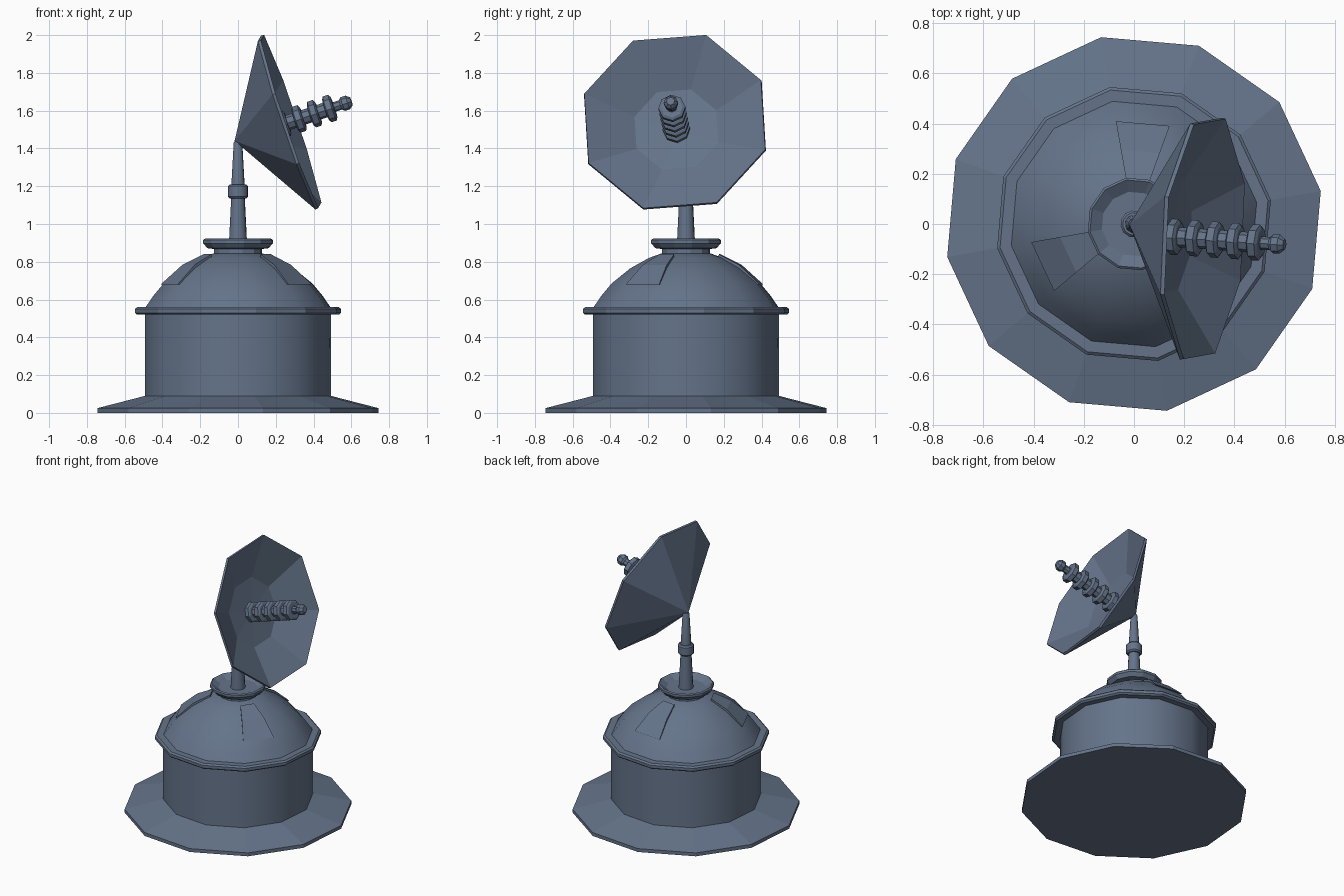
import bpy, bmesh, math
from mathutils import Vector, Matrix

if "Cube" in bpy.data.objects:
    bpy.data.objects.remove(bpy.data.objects["Cube"])

slate = bpy.data.materials.new("slate_blue_grey")
slate.diffuse_color = (0.13, 0.175, 0.255, 1)
slate.use_nodes = True
slate.node_tree.nodes["Principled BSDF"].inputs["Base Color"].default_value = slate.diffuse_color


def finish(name, bm, smooth):
    bmesh.ops.recalc_face_normals(bm, faces=bm.faces)
    me = bpy.data.meshes.new(name)
    bm.to_mesh(me)
    bm.free()
    me.materials.append(slate)
    ob = bpy.data.objects.new(name, me)
    bpy.context.collection.objects.link(ob)
    if smooth:
        bpy.ops.object.select_all(action='DESELECT')
        bpy.context.view_layer.objects.active = ob
        ob.select_set(True)
        bpy.ops.object.shade_smooth_by_angle(angle=math.radians(smooth))
    return ob


def lathe(name, profile, n=12, start=10, matrix=None, smooth=31):
    """Revolve (radius, height) points; ends off the axis are capped."""
    bm = bmesh.new()
    rings = []
    for r, z in profile:
        if r == 0:
            rings.append([bm.verts.new((0, 0, z))] * n)
        else:
            angs = [math.radians(start) + math.tau * i / n for i in range(n)]
            rings.append([bm.verts.new((r * math.cos(a), r * math.sin(a), z)) for a in angs])
    for lo, hi in zip(rings, rings[1:]):
        for i in range(n):
            j = (i + 1) % n
            bm.faces.new(list(dict.fromkeys((lo[i], lo[j], hi[j], hi[i]))))
    for (r, z), ring in ((profile[0], rings[0]), (profile[-1], rings[-1])):
        if r:
            bm.faces.new(ring)
    if matrix:
        bm.transform(matrix)
    return finish(name, bm, smooth)


# Building: skirt, drum wall, rim ring, dome
lathe("base_skirt", [(0.756, 0), (0.756, 0.025), (0.5, 0.09)], smooth=0)
lathe("drum_wall", [(0.5, 0.08), (0.5, 0.53)])
lathe("eave_ring", [(0.5, 0.52), (0.542, 0.52), (0.554, 0.53), (0.554, 0.55),
                    (0.542, 0.56), (0.5, 0.56)], smooth=0)
lathe("dome", [(0.5, 0.555), (0.455, 0.62), (0.4, 0.685), (0.3, 0.765),
               (0.2, 0.82), (0.13, 0.845)])

# Three raised dome panels, each one facet wide
outer = [(0.416, 0.68), (0.3, 0.783), (0.185, 0.84)]
inner = [(0.18, 0.805), (0.27, 0.76), (0.385, 0.68)]
for k, start in enumerate((70, 190, 310)):
    bm = bmesh.new()
    sides = []
    for a in (math.radians(start), math.radians(start + 30)):
        sides.append([bm.verts.new((r * math.cos(a), r * math.sin(a), z))
                      for r, z in outer + inner])
    for i in range(6):
        j = (i + 1) % 6
        bm.faces.new((sides[0][i], sides[0][j], sides[1][j], sides[1][i]))
    for s in sides:
        bm.faces.new(s)
    finish(f"dome_panel_{k + 1}", bm, 0)

# Collar with a shallow basin, and the mast
lathe("top_collar", [(0.13, 0.81), (0.13, 0.868), (0.165, 0.872), (0.187, 0.898),
                     (0.187, 0.915), (0.178, 0.922), (0.13, 0.89)], smooth=0)
lathe("mast_lower", [(0.05, 0.87), (0.036, 1.15)])
lathe("mast_sleeve", [(0.045, 1.135), (0.054, 1.145), (0.054, 1.2), (0.045, 1.21)])
lathe("mast_upper", [(0.036, 1.2), (0.023, 1.43), (0.02, 1.437)])

# Dish frame: local z is the pointing axis, local x runs to a rim corner
centre = Vector((0.274, -0.059, 1.54))
axis = Vector((0.945, -0.066, 0.319)).normalized()
u = Vector((-0.0425, 0.4575, 0.22))
u = (u - axis * u.dot(axis)).normalized()
frame = Matrix((u, axis.cross(u), axis)).transposed().to_4x4()
frame.translation = centre

dish = lathe("dish", [(0, -0.307), (0.511, -0.008), (0.508, 0.008), (0.235, -0.125),
                      (0, -0.135)], n=8, start=0, matrix=frame, smooth=0)
dish.data.vertices[0].co = (-0.018, -0.003, 1.44)   # apex sits on the mast

# Feed: rod, five rings and a knob
lathe("feed_rod", [(0.04, -0.14), (0.04, 0.235), (0.026, 0.25), (0.026, 0.3)],
      n=8, start=22.5, matrix=frame)
for k in range(5):
    t = -0.12 + 0.086 * k
    lathe(f"feed_ring_{k + 1}", [(0.058, t - 0.023), (0.072, t - 0.015), (0.072, t + 0.015),
                                 (0.058, t + 0.023)], n=8, start=22.5, matrix=frame, smooth=0)
lathe("feed_knob", [(0.024, 0.282), (0.038, 0.297), (0.038, 0.325), (0.022, 0.345)],
      n=8, start=22.5, matrix=frame, smooth=0)
